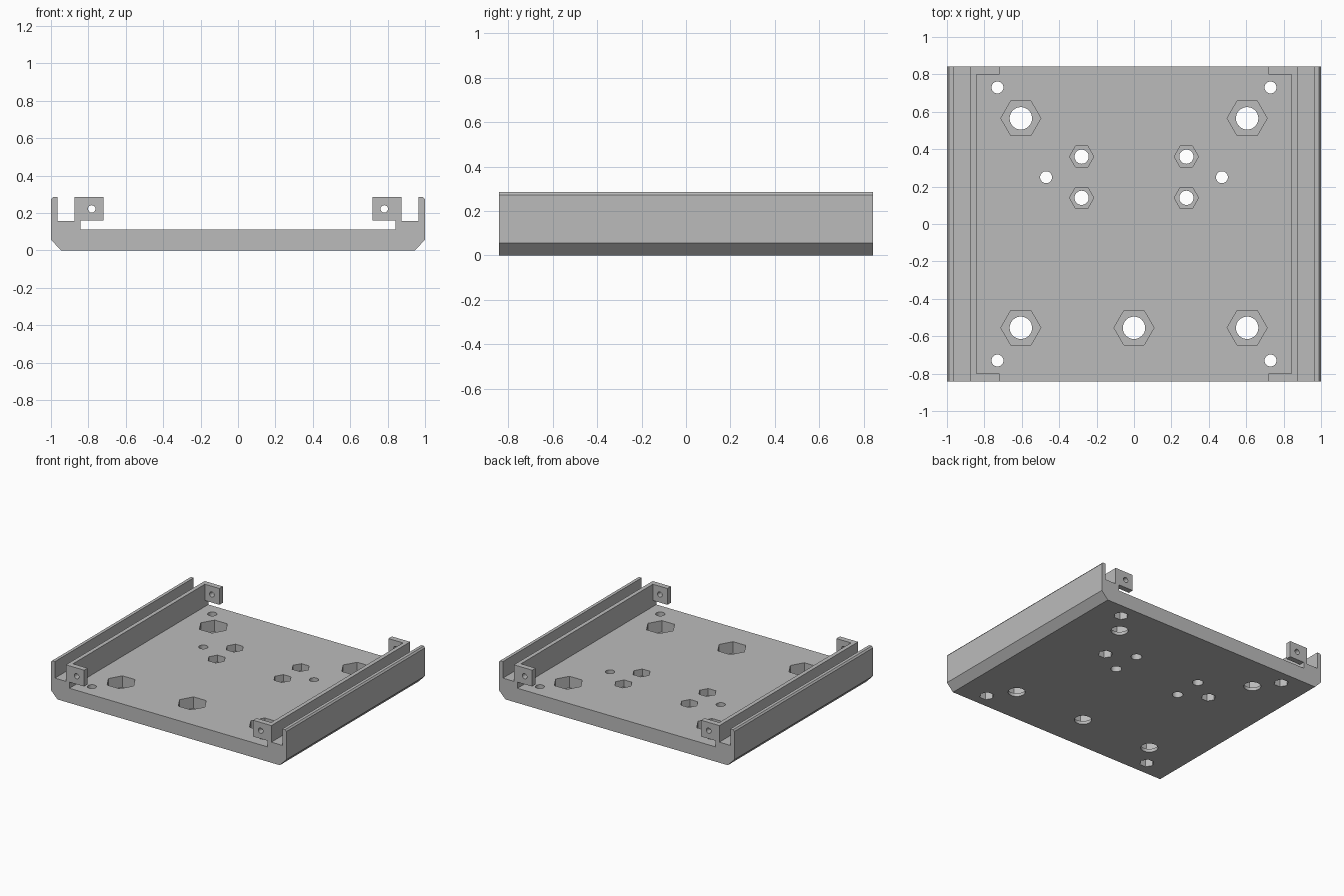
import bpy
import bmesh
import math
from mathutils import Matrix

cube = bpy.data.objects.get("Cube")
if cube:
    bpy.data.objects.remove(cube, do_unlink=True)

HALF_Y = 0.842     # half the tray length
PLATE_TOP = 0.113
TOP = 0.285
RAIL_X = 0.842     # inner face of the inner rail
TAB_Y = 0.8        # inner face of the end tabs

grey = bpy.data.materials.new("grey plastic")
grey.use_nodes = True
grey.diffuse_color = (0.5, 0.5, 0.5, 1)
grey.node_tree.nodes["Principled BSDF"].inputs["Base Color"].default_value = (0.5, 0.5, 0.5, 1)


def make_object(name, bm):
    bmesh.ops.recalc_face_normals(bm, faces=bm.faces)
    mesh = bpy.data.meshes.new(name)
    bm.to_mesh(mesh)
    bm.free()
    mesh.materials.append(grey)
    obj = bpy.data.objects.new(name, mesh)
    bpy.context.collection.objects.link(obj)
    return obj


def extrude_profile(name, points, y0, y1):
    bm = bmesh.new()
    face = bm.faces.new([bm.verts.new((x, y0, z)) for x, z in points])
    out = bmesh.ops.extrude_face_region(bm, geom=[face])
    verts = [v for v in out["geom"] if isinstance(v, bmesh.types.BMVert)]
    bmesh.ops.translate(bm, verts=verts, vec=(0, y1 - y0, 0))
    return make_object(name, bm)


def add_prism(bm, x, y, z0, z1, radius, sides):
    # The first corner points along x
    turn = math.pi / 2 if sides == 6 else 0
    place = Matrix.Translation((x, y, (z0 + z1) / 2)) @ Matrix.Rotation(turn, 4, "Z")
    bmesh.ops.create_cone(bm, cap_ends=True, segments=sides, radius1=radius,
                          radius2=radius, depth=z1 - z0, matrix=place)


def cut(target, cutter):
    mod = target.modifiers.new("cut", "BOOLEAN")
    mod.operation = "DIFFERENCE"
    mod.solver = "EXACT"
    mod.object = cutter
    bpy.context.view_layer.update()
    bpy.context.view_layer.objects.active = target
    bpy.ops.object.modifier_apply(modifier=mod.name)
    bpy.data.objects.remove(cutter, do_unlink=True)


def smooth(obj):
    bpy.ops.object.select_all(action="DESELECT")
    obj.select_set(True)
    bpy.context.view_layer.objects.active = obj
    bpy.ops.object.shade_smooth_by_angle(angle=math.radians(30))


# Tray: plate, double side rails and chamfered lower edges in one profile
half = [(0.945, 0), (1, 0.057), (1, TOP - 0.012), (0.99, TOP), (0.966, TOP),
        (0.966, 0.158), (0.873, 0.158), (0.873, TOP), (RAIL_X, TOP), (RAIL_X, PLATE_TOP)]
tray = extrude_profile("tray", half + [(-x, z) for x, z in reversed(half)], -HALF_Y, HALF_Y)

# Screw positions
large = [(-0.605, 0.565), (0.605, 0.565), (-0.605, -0.555), (0, -0.555), (0.605, -0.555)]
small = [(sx * 0.28, y) for sx in (-1, 1) for y in (0.36, 0.14)]
under = [(sx * 0.73, sy * 0.73) for sx in (-1, 1) for sy in (-1, 1)]
under += [(-0.47, 0.25), (0.47, 0.25)]

# Through holes, then hexagonal nut pockets from above and below
groups = [(large, 0.06, 0.107, 0.025, 0.3),
          (small, 0.038, 0.065, 0.06, 0.3),
          (under, 0.032, 0.052, -0.1, 0.06)]
holes, pockets = bmesh.new(), bmesh.new()
for spots, hole_r, hex_r, z0, z1 in groups:
    for x, y in spots:
        add_prism(holes, x, y, -0.2, 0.4, hole_r, 32)
        add_prism(pockets, x, y, z0, z1, hex_r, 6)
cut(tray, make_object("hole_cutter", holes))
cut(tray, make_object("pocket_cutter", pockets))
smooth(tray)

# Raised end tabs with a small screw hole
for side, sx in (("right", -1), ("left", 1)):
    for end, sy in (("front", -1), ("back", 1)):
        points = [(sx * x, z) for x, z in
                  ((0.718, 0.16), (RAIL_X, 0.16), (RAIL_X, TOP), (0.718, TOP))]
        tab = extrude_profile(f"{end}_{side}_tab", points, sy * TAB_Y, sy * HALF_Y)
        bm = bmesh.new()
        place = Matrix.Translation((sx * 0.782, sy * 0.82, 0.222)) @ Matrix.Rotation(math.pi / 2, 4, "X")
        bmesh.ops.create_cone(bm, cap_ends=True, segments=24, radius1=0.02,
                              radius2=0.02, depth=0.2, matrix=place)
        cut(tab, make_object("tab_cutter", bm))
        smooth(tab)
